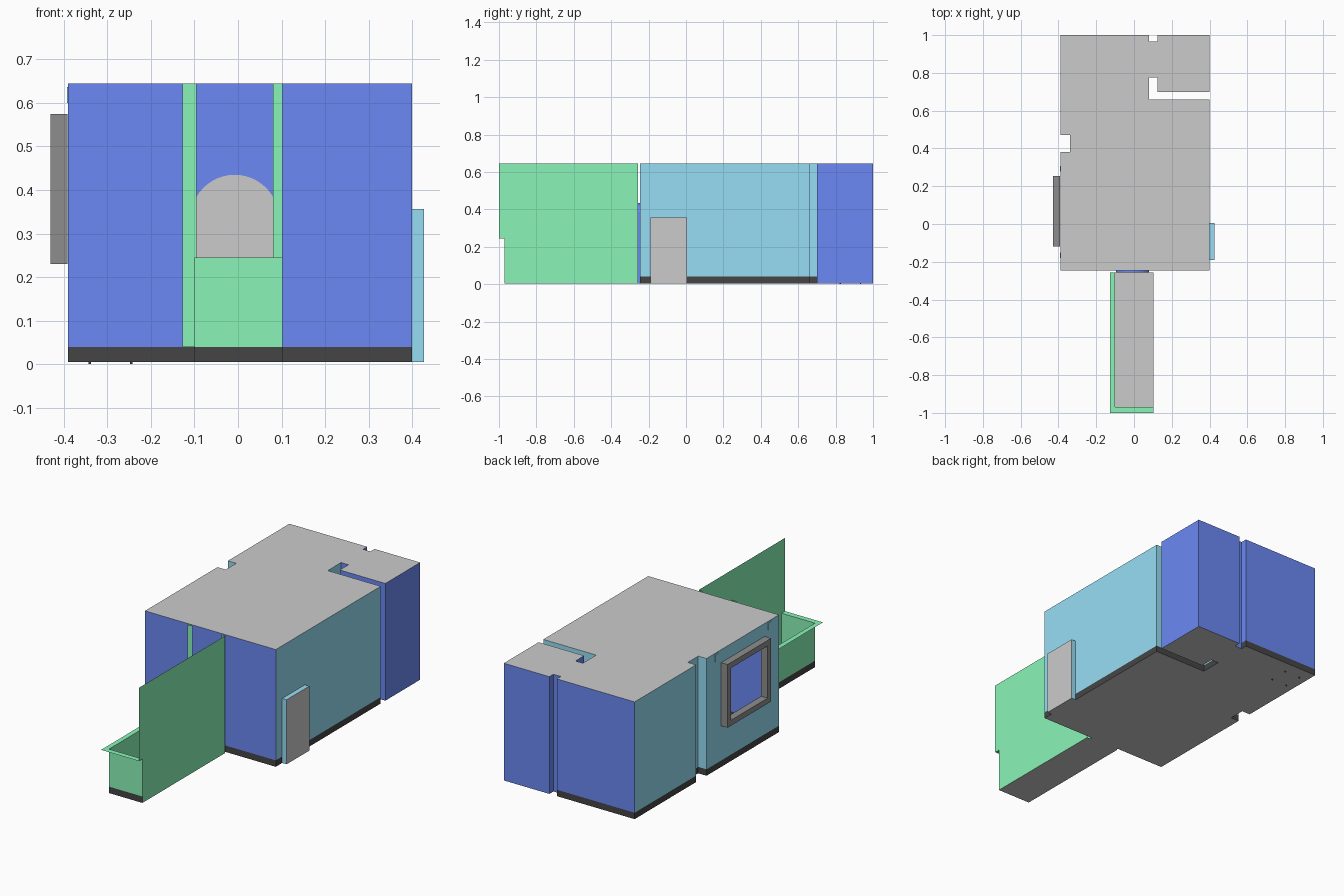
import bpy, bmesh, math

if "Cube" in bpy.data.objects:
    bpy.data.objects.remove(bpy.data.objects["Cube"])

H, B, F = 0.645, 0.04, 0.005          # ceiling, skirting top, floor heights


def mat(name, rgb):
    m = bpy.data.materials.new(name)
    m.diffuse_color = (*rgb, 1)
    m.use_nodes = True
    m.node_tree.nodes["Principled BSDF"].inputs["Base Color"].default_value = m.diffuse_color
    return m


BLUE = mat("blue", (0.15, 0.25, 0.91))
SKY = mat("light_blue", (0.31, 0.73, 0.91))
GREEN = mat("green", (0.255, 0.91, 0.475))
BLACK = mat("black", (0.06, 0.06, 0.06))
DARK = mat("dark_grey", (0.27, 0.27, 0.27))
PALE = mat("pale", (1.0, 0.97, 0.97))


def faces(name, polys, material=None):
    """One object from a list of polygons, each a list of 3D points."""
    bm = bmesh.new()
    for poly in polys:
        bm.faces.new([bm.verts.new(p) for p in poly])
    bmesh.ops.remove_doubles(bm, verts=bm.verts, dist=1e-5)
    me = bpy.data.meshes.new(name)
    bm.to_mesh(me)
    bm.free()
    ob = bpy.data.objects.new(name, me)
    bpy.context.collection.objects.link(ob)
    if material:
        me.materials.append(material)
    return ob


def upright(a, b, z0, z1):
    return [(*a, z0), (*b, z0), (*b, z1), (*a, z1)]


def flat(x0, x1, y0, y1, z):
    return [(x0, y0, z), (x1, y0, z), (x1, y1, z), (x0, y1, z)]


def box_polys(x0, x1, y0, y1, z0, z1):
    c = [(x0, y0), (x1, y0), (x1, y1), (x0, y1)]
    return ([upright(c[i], c[(i + 1) % 4], z0, z1) for i in range(4)]
            + [flat(x0, x1, y0, y1, z1), flat(x0, x1, y0, y1, z0)[::-1]])


# Plan of the rooms, counter-clockwise from the front left corner
plan = [(-.39, -.245), (.4, -.245), (.4, .66), (.08, .66), (.08, .775), (.125, .775),
        (.125, .70), (.4, .70), (.4, 1), (.125, 1), (.125, .965), (.08, .965),
        (.08, 1), (-.39, 1), (-.39, .47), (-.34, .47), (-.34, .38), (-.39, .38)]
seg = [(plan[i], plan[(i + 1) % len(plan)]) for i in range(len(plan))]

# Floor and ceiling
faces("room_floor", [[(x, y, F) for x, y in plan]])
faces("room_ceiling", [[(x, y, H) for x, y in plan]])

# Main room walls with black skirting, bathroom walls to the floor
faces("side_walls", [upright(*seg[i], B, H) for i in (1, 2, 3, 13, 14, 15, 16)], SKY)
faces("back_wall", [upright(*seg[i], B, H) for i in (11, 12)], BLUE)
faces("bathroom_walls", [upright(*seg[i], F, H) for i in range(4, 11)], BLUE)
skirting = [seg[i] for i in (1, 2, 3, 11, 12, 13, 14, 15, 16, 17)]
skirting += [(plan[0], (-.095, -.245)), ((.08, -.245), plan[1])]
faces("skirting", [upright(a, b, F, B) for a, b in skirting], BLACK)

# Left wall around the window
X, wy0, wy1, wz0, wz1 = -.39, -.09, .225, .26, .545
faces("window_wall", [upright((X, .38), (X, wy1), B, H), upright((X, wy0), (X, -.245), B, H),
                      upright((X, wy1), (X, wy0), B, wz0),
                      upright((X, wy1), (X, wy0), wz1, H)], SKY)

# Window frame: outer and inner rings joined at both ends
outer = [(-.12, .23), (.255, .23), (.255, .575), (-.12, .575)]
inner = [(wy0, wz0), (wy1, wz0), (wy1, wz1), (wy0, wz1)]
ring = []
for i in range(4):
    j = (i + 1) % 4
    o0, o1, n0, n1 = outer[i], outer[j], inner[i], inner[j]
    for x in (-.43, -.391):
        ring.append([(x, *o0), (x, *o1), (x, *n1), (x, *n0)])
    for p, q in ((o0, o1), (n0, n1)):
        ring.append([(-.43, *p), (-.43, *q), (-.391, *q), (-.391, *p)])
faces("window_frame", ring, DARK)

# Curtain rail ends showing through the wall
for k, y in enumerate((-.165, .293)):
    faces(f"rail_end_{k}", box_polys(-.393, -.385, y - .015, y + .015, .6, .637), SKY)

# Front wall with an arched balcony doorway
ax0, ax1, spring, rise = -.095, .08, .385, .05
cx, w = (ax0 + ax1) / 2, (ax1 - ax0) / 2
R = (w * w + rise * rise) / (2 * rise)
half = math.asin(w / R)
arc = [(cx + R * math.sin(t), spring + rise - R + R * math.cos(t))
       for t in (-half + 2 * half * i / 16 for i in range(17))]
arch = [(ax0, B)] + arc + [(ax1, B)]
y = -.245
wall = [(-.39, y, B)] + [(a, y, c) for a, c in arch] + [(.4, y, B), (.4, y, H), (-.39, y, H)]
faces("front_wall", [wall], BLUE)
door = [(ax0, F)] + arc + [(ax1, F)]
faces("doorway_lining", [[(a[0], y, a[1]), (b[0], y, b[1]), (b[0], -.256, b[1]), (a[0], -.256, a[1])]
                         for a, b in zip(door, door[1:])], BLUE)
faces("doorway_sill", [flat(ax0, ax1, -.256, y, F)])
faces("balcony_door", [[(a, -.243, c) for a, c in door]], PALE)

# Balcony: floor, full-height right wall, low parapet with a flat outward rim
bx0, bx1, by0, by1, top = -.10, .102, -.97, -.256, .245
faces("balcony_floor", [flat(bx0, bx1, by0, by1, F)])
faces("balcony_side_wall", [[(bx1, by0, F), (bx1, by1, F), (bx1, by1, H),
                             (bx1, -1, H), (bx1, -1, top), (bx1, by0, top)]], GREEN)
low = [((bx0, by1), (bx0, by0)), ((bx0, by0), (bx1, by0))]
faces("balcony_parapet", [upright(a, b, B, top) for a, b in low], GREEN)
faces("balcony_skirting", [upright(a, b, F, B) for a, b in low], BLACK)
faces("balcony_rim", [[(-.127, by1, top), (-.127, -1, top), (bx1, -1, top),
                       (bx1, by0, top), (bx0, by0, top), (bx0, by1, top)]], GREEN)
faces("balcony_wall_strips", [upright((-.127, by1), (ax0, by1), top, H),
                              upright((bx0, by1), (ax0, by1), B, top),
                              upright((-.127, by1), (bx0, by1), B, top),
                              upright((ax1, by1), (bx1, by1), B, H)], GREEN)

# Entrance niche on the right, grey door leaf on its outer side
ex, e0, e1, et = .427, -.19, .005, .357
faces("entrance_niche", [upright((.4, e0), (ex, e0), F, et), upright((ex, e1), (.4, e1), F, et),
                         flat(.4, ex, e0, e1, et)], SKY)
faces("entrance_door", [upright((ex, e0), (ex, e1), F, et), flat(.4, ex, e0, e1, F)])

# Wall shelf and chair in the back left corner
faces("shelf", box_polys(-.389, -.01, .92, 1, .363, .367), BLUE)
for i, lx in enumerate((-.34, -.245)):
    for j, ly in enumerate((.825, .932)):
        faces(f"chair_leg_{i}{j}", box_polys(lx - .003, lx + .003, ly - .003, ly + .003, 0, .09), BLACK)
faces("chair_seat", box_polys(-.346, -.239, .819, .938, .09, .1), BLACK)
faces("chair_back", box_polys(-.346, -.239, .819, .827, .1, .19), BLACK)
